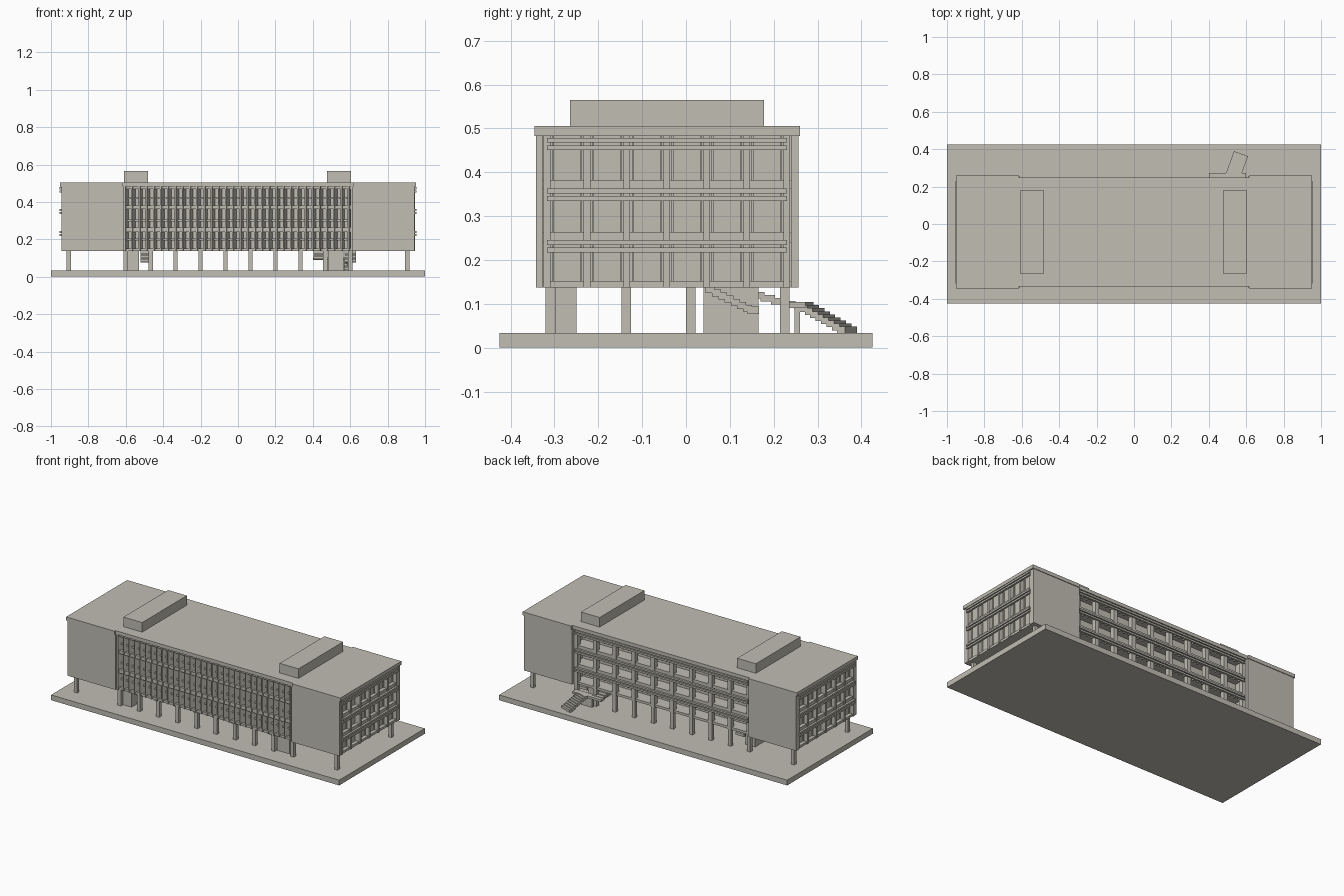
import bpy, bmesh, math
from mathutils import Matrix, Vector

cube = bpy.data.objects.get("Cube")
if cube:
    bpy.data.objects.remove(cube, do_unlink=True)

concrete = bpy.data.materials.new("warm grey concrete")
concrete.use_nodes = True
colour = (0.53, 0.51, 0.45, 1)
concrete.diffuse_color = colour
concrete.node_tree.nodes["Principled BSDF"].inputs["Base Color"].default_value = colour


def box(x, y, z):
    """A box as a matrix on the unit cube, from three (low, high) ranges."""
    ranges = (x, y, z)
    centre = Vector([(a + b) / 2 for a, b in ranges])
    return Matrix.Translation(centre) @ Matrix.Diagonal([b - a for a, b in ranges] + [1])


def build(name, boxes, frame=Matrix()):
    """One object made of many boxes."""
    bm = bmesh.new()
    for m in boxes:
        bmesh.ops.create_cube(bm, size=1, matrix=frame @ m)
    mesh = bpy.data.meshes.new(name)
    bm.to_mesh(mesh)
    bm.free()
    mesh.materials.append(concrete)
    ob = bpy.data.objects.new(name, mesh)
    bpy.context.collection.objects.link(ob)
    return ob


def around(c, half):
    return (c - half, c + half)


GROUND, UNDER, EAVE, TOP = 0.033, 0.137, 0.483, 0.505
FLOORS = [(UNDER, 0.152), (0.24, 0.264), (0.362, 0.382)]
RAILS = [0.223, 0.24, 0.34, 0.357, 0.456, 0.473]
COLS = [-0.6 + i * 1.2 / 9 for i in range(10)]


def facade(name, frame, u_range, posts, post_half, glass, face, rail_out):
    """Grid wall: u runs along the wall, local y points outwards."""
    build(name + "_floor_edges",
          [box(u_range, (glass - 0.01, face - 0.005), z) for z in FLOORS], frame)
    build(name + "_posts",
          [box(around(u, post_half), (face - 0.03, face), (UNDER, EAVE)) for u in posts], frame)
    rail_u = (posts[0], posts[-1])
    build(name + "_rails",
          [box(rail_u, (face - 0.004, rail_out), around(z, 0.0055)) for z in RAILS], frame)


# Ground slab and columns
build("ground_slab", [box((-1, 1), (-0.425, 0.425), (0, GROUND))])
columns = [box(around(x, 0.011), around(y, 0.011), (GROUND, UNDER + 0.01))
           for x in COLS for y in (-0.309, -0.136, 0.011, 0.225)]
columns += [box(around(x, 0.011), around(y, 0.011), (GROUND, UNDER + 0.01))
            for x in (-0.905, 0.905) for y in (-0.309, 0.225)]
build("ground_columns", columns)

# Central block, roof and rooftop plant rooms
build("central_block", [box((-0.62, 0.62), (-0.295, 0.15), (UNDER, EAVE))])
build("central_roof", [box((-0.63, 0.63), (-0.335, 0.248), (EAVE, TOP))])
build("roof_plant_rooms", [box((x, x + 0.13), (-0.265, 0.178), (TOP - 0.005, 0.565))
                           for x in (-0.61, 0.475)])

# End wings with gridded outer walls
side_posts = [-0.317 + i * 0.547 / 6 for i in range(7)]
for s, side in ((1, "left"), (-1, "right")):
    def span(a, b, s=s):
        return tuple(sorted((s * a, s * b)))
    build(side + "_wing", [
        box(span(0.612, 0.918), (-0.33, 0.245), (UNDER, EAVE)),
        box(span(0.612, 0.944), (-0.342, -0.326), (UNDER, EAVE)),
        box(span(0.612, 0.944), (0.24, 0.256), (UNDER, EAVE))])
    build(side + "_wing_roof", [box(span(0.615, 0.952), (-0.345, 0.26), (EAVE, TOP))])
    # local +y becomes outward x, local x becomes world y
    frame = Matrix(((0, s, 0, 0), (1, 0, 0, 0), (0, 0, 1, 0), (0, 0, 0, 1)))
    facade(side + "_wall", frame, (-0.33, 0.245), side_posts, 0.0075, 0.918, 0.945, 0.954)
    # Thin window frames
    frames = []
    for a, b in zip(side_posts, side_posts[1:]):
        for u in (a + 0.013, b - 0.013):
            frames.append(box(around(u, 0.002), (0.916, 0.923), (UNDER, EAVE)))
    build(side + "_window_frames", frames, frame)

# Back wall: deep bays with rails and small brackets
facade("back_wall", Matrix(), (-0.615, 0.615), COLS, 0.013, 0.15, 0.238, 0.247)
brackets = []
for x in COLS[:-1]:
    for k in range(1, 4):
        for low, high in zip(RAILS[::2], RAILS[1::2]):
            brackets.append(box(around(x + k * 0.0333, 0.003), (0.225, 0.24),
                                (low - 0.012, high)))
build("back_rail_brackets", brackets)

# Front wall: slanted vertical fins crossed by thin ledges
fins = []
count = 32
for i in range(count):
    x = -0.598 + i * 1.196 / (count - 1)
    fins.append(Matrix.Translation((x, -0.313, (UNDER + EAVE) / 2))
                @ Matrix.Rotation(math.radians(-25), 4, "Z")
                @ Matrix.Diagonal((0.008, 0.036, EAVE - UNDER, 1)))
build("front_fins", fins)
build("front_ledges", [box((-0.61, 0.61), (-0.325, -0.29), z) for z in
                       FLOORS + [(0.47, EAVE)]]
      + [box((-0.61, 0.61), (-0.312, -0.29), around(z, 0.005)) for z in (0.2, 0.3, 0.42)])
build("front_end_posts", [box(around(x, 0.006), (-0.333, -0.29), (UNDER, EAVE))
                          for x in (-0.607, 0.607)])

# Ground level stair cores
build("entrance_cores", [box(x, y, (GROUND, UNDER + 0.005))
                         for x in ((-0.595, -0.53), (0.48, 0.565))
                         for y in ((-0.298, -0.25), (0.04, 0.165))])


def stair(name, start, angle, run, top, bottom, width, steps):
    """Flight going down along local +y, each step a short block on a slope."""
    tread, rise = run / steps, (top - bottom) / steps
    blocks = [box((-width / 2, width / 2), (i * tread, (i + 1.4) * tread),
                  (top - (i + 2.2) * rise, top - i * rise)) for i in range(steps)]
    frame = Matrix.Translation((start[0], start[1], 0)) @ Matrix.Rotation(angle, 4, "Z")
    build(name, blocks, frame)


# Outside stair with landing, and the flights under the building
build("stair_landing", [box((0.4, 0.6), (0.235, 0.272), (0.09, 0.104)),
                        box((0.47, 0.57), (0.247, 0.26), (GROUND, 0.092))])
stair("outside_stair", (0.53, 0.26), math.radians(-20), 0.118, 0.104, GROUND + 0.008, 0.08, 9)
stair("landing_flight", (0.44, 0.10), 0, 0.14, 0.14, 0.1, 0.07, 6)
for x, name in ((-0.49, "right"), (0.6, "left")):
    stair(name + "_inner_flight", (x, 0.045), 0, 0.1, 0.14, 0.09, 0.06, 7)
    build(name + "_inner_landing", [box(around(x, 0.03), (0.14, 0.167), (0.077, 0.094))])
